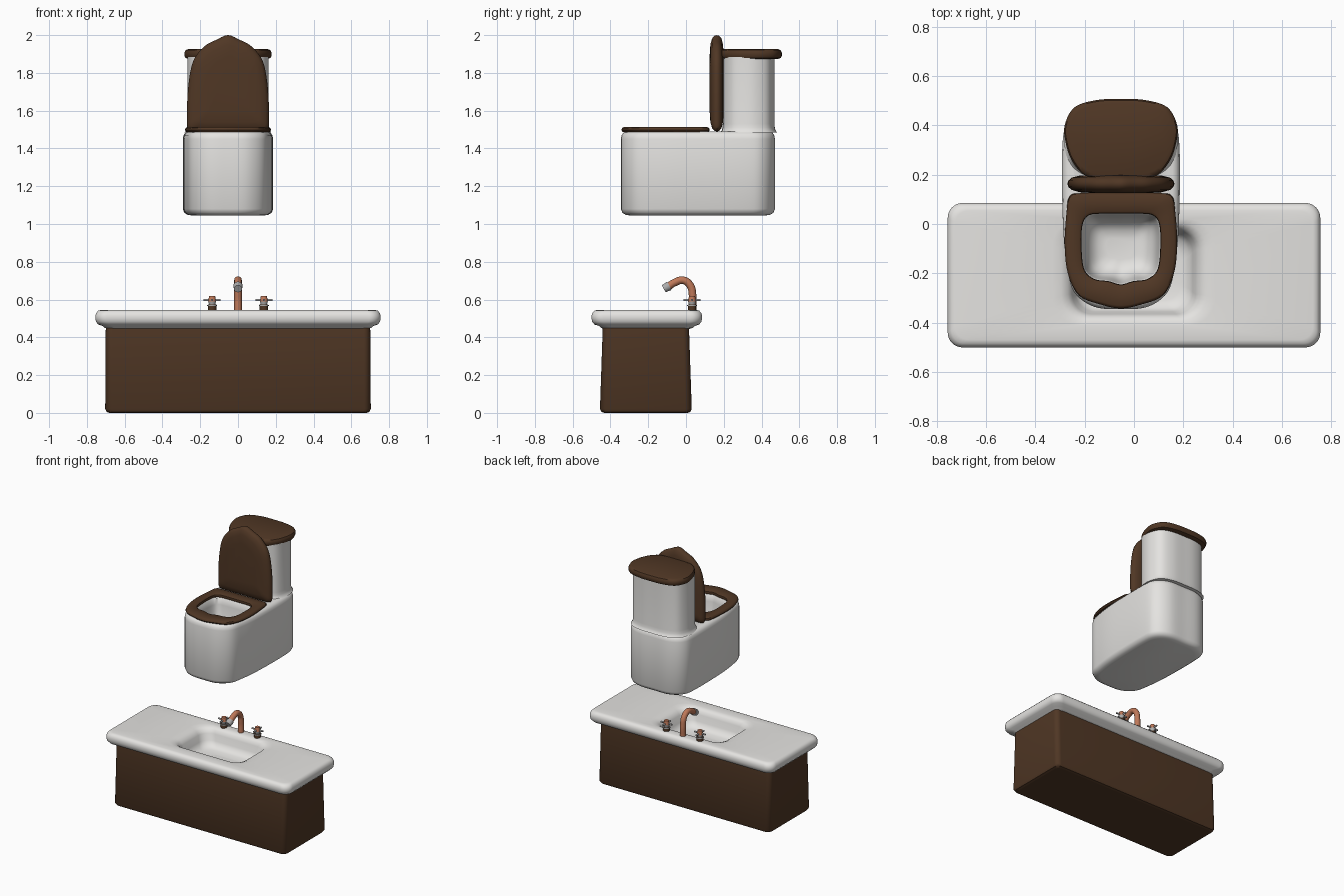
import bpy, bmesh, math
from mathutils import Vector

cube = bpy.data.objects.get("Cube")
if cube:
    bpy.data.objects.remove(cube, do_unlink=True)


def material(name, rgb, rough=0.5):
    m = bpy.data.materials.new(name)
    m.use_nodes = True
    m.diffuse_color = (*rgb, 1)
    node = next(n for n in m.node_tree.nodes if n.type == 'BSDF_PRINCIPLED')
    node.inputs["Base Color"].default_value = (*rgb, 1)
    node.inputs["Roughness"].default_value = rough
    return m


PORCELAIN = material("porcelain white", (0.78, 0.77, 0.75))
WOOD = material("dark brown wood", (0.08, 0.038, 0.018))
COPPER = material("copper", (0.52, 0.19, 0.10))
STEEL = material("grey metal", (0.42, 0.42, 0.42))


def finish(ob, mat, angle=40):
    ob.data.materials.append(mat)
    bpy.ops.object.select_all(action='DESELECT')
    ob.select_set(True)
    bpy.context.view_layer.objects.active = ob
    bpy.ops.object.shade_smooth_by_angle(angle=math.radians(angle))
    return ob


def loft(name, mat, rings, caps=True, closed=False):
    """Skin a list of equal-length point rings."""
    bm = bmesh.new()
    loops = [[bm.verts.new(p) for p in ring] for ring in rings]
    pairs = list(zip(loops, loops[1:])) + ([(loops[-1], loops[0])] if closed else [])
    n = len(loops[0])
    for a, b in pairs:
        for i in range(n):
            j = (i + 1) % n
            bm.faces.new((a[i], a[j], b[j], b[i]))
    if caps and not closed:
        bm.faces.new(loops[0])
        bm.faces.new(loops[-1])
    bmesh.ops.recalc_face_normals(bm, faces=bm.faces)
    me = bpy.data.meshes.new(name)
    bm.to_mesh(me)
    bm.free()
    ob = bpy.data.objects.new(name, me)
    bpy.context.collection.objects.link(ob)
    return finish(ob, mat)


def rounded_rect(hx, hy, r, cy, n=8):
    pts = []
    for k, (sx, sy) in enumerate(((1, 1), (-1, 1), (-1, -1), (1, -1))):
        for i in range(n + 1):
            a = math.pi / 2 * (k + i / n)
            pts.append((sx * (hx - r) + r * math.cos(a), cy + sy * (hy - r) + r * math.sin(a)))
    return pts


def outline(half, cx, steps=5):
    """Mirror a half outline and smooth it with a closed spline."""
    p = [Vector(q) for q in half] + [Vector((-x, y)) for x, y in half[-2:0:-1]]
    n, out = len(p), []
    for i in range(n):
        a, b, c, d = (p[(i + k) % n] for k in (-1, 0, 1, 2))
        for s in range(steps):
            t = s / steps
            q = 0.5 * (2 * b + (c - a) * t + (2 * a - 5 * b + 4 * c - d) * t ** 2
                       + (3 * b - a - 3 * c + d) * t ** 3)
            out.append((q.x + cx, q.y))
    return out


def inset(pts, d):
    lo = [min(p[k] for p in pts) for k in (0, 1)]
    hi = [max(p[k] for p in pts) for k in (0, 1)]
    c = [(l + h) / 2 for l, h in zip(lo, hi)]
    f = [1 - 2 * d / (h - l) for l, h in zip(lo, hi)]
    return [(c[0] + (x - c[0]) * f[0], c[1] + (y - c[1]) * f[1]) for x, y in pts]


def stack(pts, profile):
    """Horizontal rings from (inset, height) pairs."""
    return [[(x, y, z) for x, y in inset(pts, d)] for d, z in profile]


# Vanity cabinet, tapering slightly in depth
cabinet = [(.68, .22, 0), (.695, .235, .005), (.703, .243, .02), (.70, .228, .46)]
loft("vanity_cabinet", WOOD,
     [[(x, y, z) for x, y in rounded_rect(hx, hy, .035, -.2125)] for hx, hy, z in cabinet],
     caps=False)
loft("cabinet_floor", WOOD,
     [[(x, y, z) for x, y in rounded_rect(.68, .22, .035, -.2125)] for z in (0, .004)])

# Countertop with a soft-edged basin sunk into it
slab = rounded_rect(.755, .2925, .06, -.2075)
rings = stack(slab, [(.065, .445), (.05, .45), (.04, .46), (.015, .468), (.003, .483), (0, .5),
                     (0, .515), (.005, .53), (.015, .541), (.03, .545)])
basin = [(.33, .215, .11, .545), (.295, .195, .10, .541), (.268, .18, .09, .529),
         (.25, .17, .08, .505), (.238, .16, .08, .46), (.222, .145, .08, .43),
         (.19, .115, .07, .416), (.12, .06, .05, .413)]
rings += [[(x, y, z) for x, y in rounded_rect(hx, hy, r, -.195)] for hx, hy, r, z in basin]
loft("countertop_basin", PORCELAIN, rings[::-1], caps=False)
loft("basin_floor", PORCELAIN, [[(x, y, z) for x, y in rounded_rect(.125, .065, .05, -.195)]
                                for z in (.408, .4135)])

# Faucet spout
curve = bpy.data.curves.new("faucet_spout", 'CURVE')
curve.dimensions = '3D'
curve.bevel_depth = .02
curve.bevel_resolution = 4
curve.use_fill_caps = True
path = [(.035, .54), (.035, .62), (.022, .675), (-.015, .702), (-.06, .69), (-.095, .668)]
spline = curve.splines.new('BEZIER')
spline.bezier_points.add(len(path) - 1)
for bp, (y, z) in zip(spline.bezier_points, path):
    bp.co = (0, y, z)
    bp.handle_left_type = bp.handle_right_type = 'AUTO'
spout = bpy.data.objects.new("faucet_spout", curve)
bpy.context.collection.objects.link(spout)
bpy.ops.object.select_all(action='DESELECT')
spout.select_set(True)
bpy.context.view_layer.objects.active = spout
bpy.ops.object.convert(target='MESH')
finish(bpy.context.view_layer.objects.active, COPPER)


def rod(name, mat, a, b, r1, r2=None):
    a, b = Vector(a), Vector(b)
    rot = Vector((0, 0, 1)).rotation_difference(b - a)
    rings = []
    for c, r in ((a, r1), (b, r2 or r1)):
        rings.append([c + rot @ Vector((r * math.cos(t), r * math.sin(t), 0))
                      for t in (i * math.tau / 20 for i in range(20))])
    return loft(name, mat, rings)


rod("spout_nozzle", STEEL, (0, -.088, .673), (0, -.118, .657), .025, .021)

# Tap handles
for side, x in (("left", .137), ("right", -.137)):
    def part(label, mat, z0, z1, r1, r2=None):
        rod(f"{side}_tap_{label}", mat, (x, .032, z0), (x, .032, z1), r1, r2)
    part("base", WOOD, .54, .574, .022)
    part("collar", STEEL, .565, .572, .026)
    part("neck", STEEL, .574, .592, .017, .021)
    part("knob", COPPER, .59, .62, .021, .016)
    for dx, dy in ((.045, 0), (0, .045)):
        rod(f"{side}_tap_spoke", STEEL, (x - dx, .032 - dy, .598), (x + dx, .032 + dy, .598), .006)

# Toilet body with hollow bowl
CX = -.053
body = outline([(0, -.345), (.11, -.335), (.19, -.275), (.218, -.17), (.235, 0), (.238, .3),
                (.215, .41), (.13, .465), (0, .47)], CX)
hole = outline([(0, -.245), (.05, -.232), (.11, -.222), (.15, -.18), (.16, -.08), (.155, 0),
                (.13, .035), (.08, .042), (0, .042)], CX)
rings = stack(body, [(.05, 1.045), (.025, 1.049), (.008, 1.06), (0, 1.08), (0, 1.45),
                     (.004, 1.47), (.014, 1.484), (.03, 1.49)])
rings += stack(hole, [(-.01, 1.49), (0, 1.48), (.006, 1.44), (.015, 1.36), (.035, 1.30),
                      (.07, 1.275), (.10, 1.27)])
loft("toilet_body", PORCELAIN, rings)

# Seat ring
seat = outline([(0, -.342), (.08, -.327), (.17, -.29), (.215, -.2), (.228, -.08), (.22, .05),
                (.208, .112), (.16, .125), (0, .125)], CX)
loft("toilet_seat", WOOD,
     stack(seat, [(.006, 1.488), (0, 1.497), (.003, 1.507), (.012, 1.513)])
     + stack(hole, [(-.01, 1.513), (-.002, 1.507), (0, 1.497), (-.004, 1.488)]), closed=True)

# Raised seat cover
cover = outline([(0, 1.49), (.15, 1.49), (.207, 1.498), (.217, 1.56), (.211, 1.72), (.185, 1.86),
                 (.125, 1.94), (.06, 1.976), (0, 2.0)], CX)
layers = [(.11, .125), (.05, .129), (.018, .138), (.004, .15), (0, .163),
          (.004, .176), (.018, .188), (.05, .196), (.11, .2)]
loft("seat_cover", WOOD, [[(x, y, z) for x, z in inset(cover, d)] for d, y in layers])

# Cistern and its lid
tank = outline([(0, .468), (.1, .464), (.178, .435), (.212, .37), (.212, .3), (.188, .24),
                (.13, .203), (.07, .196), (0, .195)], CX)
loft("cistern", PORCELAIN,
     stack(tank, [(-.014, 1.485), (-.006, 1.495), (-.002, 1.51), (0, 1.53), (0, 1.885)]))
lid = outline([(0, .507), (.1, .502), (.188, .473), (.228, .4), (.224, .33), (.2, .26),
               (.15, .2), (.08, .182), (0, .18)], CX)
loft("cistern_lid", WOOD,
     stack(lid, [(.02, 1.874), (.006, 1.879), (0, 1.89), (0, 1.908), (.006, 1.92),
                 (.02, 1.926)]))
